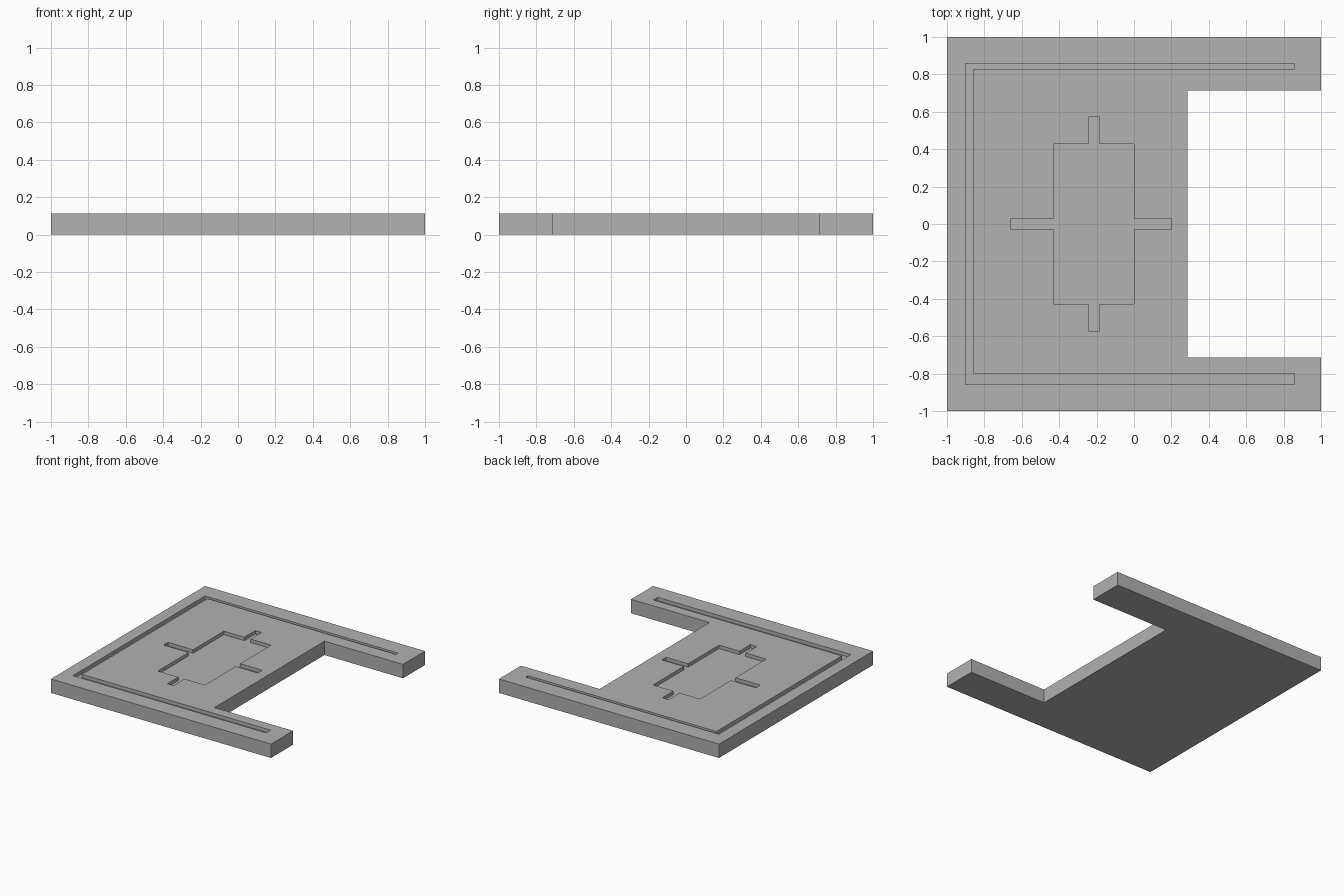
import bpy
import bmesh

cube = bpy.data.objects.get("Cube")
if cube:
    bpy.data.objects.remove(cube, do_unlink=True)

UNIT = 1 / 7        # the plate is 14 units square
THICK = 0.8
DEPTH = 0.2         # depth of the recesses

grey = bpy.data.materials.new("plain grey")
grey.use_nodes = True
colour = (0.445, 0.445, 0.445, 1)
grey.diffuse_color = colour
grey.node_tree.nodes["Principled BSDF"].inputs["Base Color"].default_value = colour


def prism(name, outline, z0, z1):
    """Extrude a flat outline, given in design units, from z0 to z1."""
    bm = bmesh.new()
    base = bm.faces.new([bm.verts.new((x * UNIT, y * UNIT, z0 * UNIT)) for x, y in outline])
    top = bmesh.ops.extrude_face_region(bm, geom=[base])["geom"]
    moved = [v for v in top if isinstance(v, bmesh.types.BMVert)]
    bmesh.ops.translate(bm, verts=moved, vec=(0, 0, (z1 - z0) * UNIT))
    bmesh.ops.recalc_face_normals(bm, faces=bm.faces)
    mesh = bpy.data.meshes.new(name)
    bm.to_mesh(mesh)
    bm.free()
    mesh.materials.append(grey)
    obj = bpy.data.objects.new(name, mesh)
    bpy.context.collection.objects.link(obj)
    return obj


# Square plate with a notch in its left side
plate = prism("base_plate", [(-7, -7), (7, -7), (7, -5), (2, -5),
                             (2, 5), (7, 5), (7, 7), (-7, 7)], 0, THICK)

# Border groove: three joined channels of different widths
groove = [(-6.3, -6), (6, -6), (6, -5.6), (-6, -5.6),
          (-6, 5.8), (6, 5.8), (6, 6), (-6.3, 6)]

# Central pocket with a slot in the middle of each side
cx, slot = -1.5, 0.2
w, h, arm_x, arm_y = 1.5, 3, 3, 4
quarter = [(arm_x, slot), (w, slot), (w, h), (slot, h), (slot, arm_y)]
right_half = [(x, -y) for x, y in reversed(quarter)] + quarter
pocket = [(cx + x, y) for x, y in right_half]
pocket += [(cx - x, y) for x, y in reversed(right_half)]
# The slot on the -x side is slightly longer, the one on the +x side shorter
pocket = [(x - 0.1 if x < cx - 2 else x - 0.1 if x > cx + 2 else x, y) for x, y in pocket]

# Sink both recesses into the top
cutters = [prism("groove_cutter", groove, THICK - DEPTH, THICK + 1),
           prism("pocket_cutter", pocket, THICK - DEPTH, THICK + 1)]
for cutter in cutters:
    cutter.hide_render = True
    mod = plate.modifiers.new(cutter.name, 'BOOLEAN')
    mod.operation = 'DIFFERENCE'
    mod.solver = 'EXACT'
    mod.object = cutter

# Bake the cuts and remove the cutters
bpy.context.view_layer.update()
graph = bpy.context.evaluated_depsgraph_get()
cut_mesh = bpy.data.meshes.new_from_object(plate.evaluated_get(graph))
plate.modifiers.clear()
plate.data = cut_mesh
for cutter in cutters:
    bpy.data.objects.remove(cutter, do_unlink=True)
